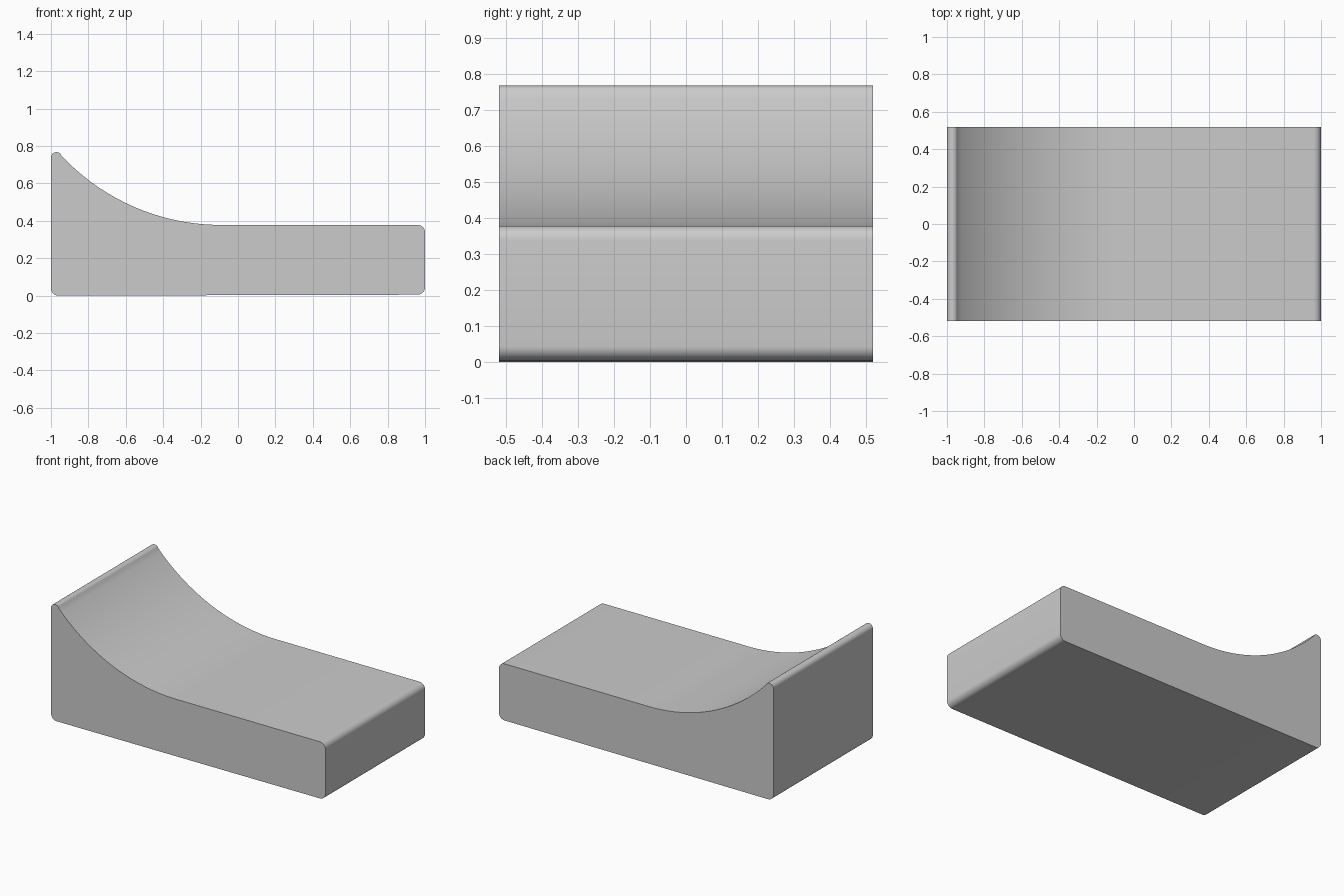
import bpy, bmesh
from math import sin, cos, radians, asin

if "Cube" in bpy.data.objects:
    bpy.data.objects.remove(bpy.data.objects["Cube"])

HALF_WIDTH = 0.518


def arc(cx, cz, r, start, end, steps):
    """Points along an arc in the xz plane, angles in degrees."""
    pts = []
    for i in range(steps + 1):
        a = radians(start + (end - start) * i / steps)
        pts.append((cx + r * cos(a), cz + r * sin(a)))
    return pts


# Side profile, counter-clockwise seen from the front
R = 1.169
profile = []
profile += arc(-0.96, 0.04, 0.04, 180, 270, 8)        # bottom left corner
profile += arc(0.96, 0.045, 0.04, 270, 360, 8)        # bottom right corner
profile += arc(0.96, 0.338, 0.04, 0, 90, 8)           # top right corner
profile += arc(-0.09, 0.378 + R, R, 270, 223, 32)     # concave ramp
profile += arc(-0.97, 0.737, 0.03, 45, 180, 10)       # rounded crest

# Extrude the profile across the width
bm = bmesh.new()
face = bm.faces.new([bm.verts.new((x, -HALF_WIDTH, z)) for x, z in profile])
ext = bmesh.ops.extrude_face_region(bm, geom=[face], use_keep_orig=True)
new_verts = [g for g in ext["geom"] if isinstance(g, bmesh.types.BMVert)]
bmesh.ops.translate(bm, verts=new_verts, vec=(0, 2 * HALF_WIDTH, 0))
bmesh.ops.recalc_face_normals(bm, faces=bm.faces)

mesh = bpy.data.meshes.new("curved_ramp_block")
bm.to_mesh(mesh)
bm.free()
block = bpy.data.objects.new("curved_ramp_block", mesh)
bpy.context.collection.objects.link(block)

# Smooth the rounded surfaces, keep the side edges sharp
bpy.context.view_layer.objects.active = block
block.select_set(True)
bpy.ops.object.shade_smooth_by_angle(angle=radians(30))
